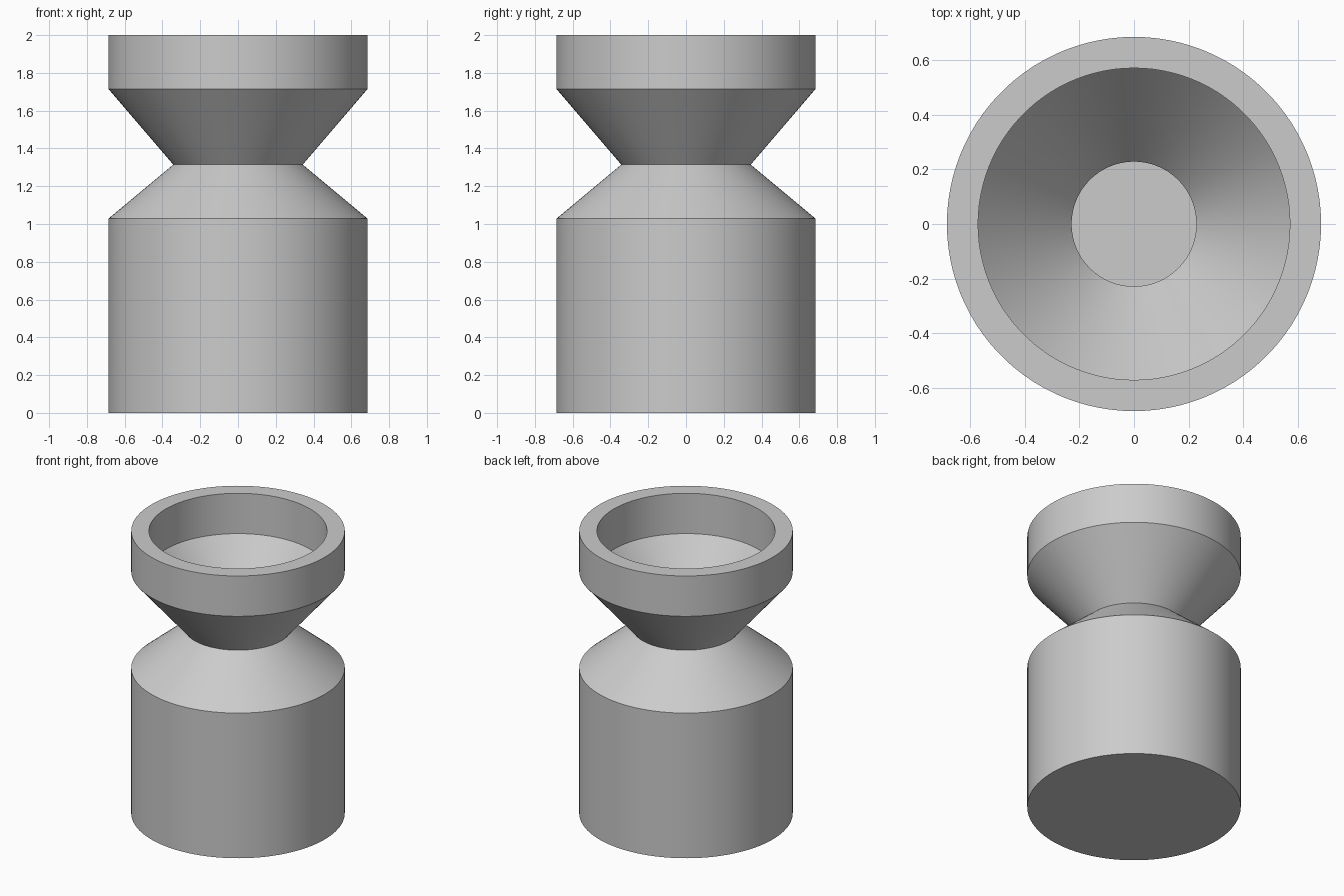
import bpy, bmesh, math

if "Cube" in bpy.data.objects:
    bpy.data.objects.remove(bpy.data.objects["Cube"])

SEGMENTS = 100
U = 2 / 35  # model module: 35 modules tall


def lathe(name, profile):
    """Revolve an (r, z) profile around z; ends on the axis are closed."""
    bm = bmesh.new()
    verts = [bm.verts.new((r * U, 0, z * U)) for r, z in profile]
    edges = [bm.edges.new(pair) for pair in zip(verts, verts[1:])]
    bmesh.ops.spin(bm, geom=verts + edges, cent=(0, 0, 0), axis=(0, 0, 1),
                   angle=math.tau, steps=SEGMENTS, use_merge=True)
    bmesh.ops.remove_doubles(bm, verts=bm.verts, dist=1e-5)
    bmesh.ops.recalc_face_normals(bm, faces=bm.faces)
    mesh = bpy.data.meshes.new(name)
    bm.to_mesh(mesh)
    bm.free()
    obj = bpy.data.objects.new(name, mesh)
    bpy.context.collection.objects.link(obj)
    bpy.ops.object.select_all(action='DESELECT')
    obj.select_set(True)
    bpy.context.view_layer.objects.active = obj
    bpy.ops.object.shade_smooth_by_angle(angle=math.radians(25))
    return obj


# Outer wall: base, body, shoulder, neck, funnel, rim
outer = [(0, 0), (12, 0), (12, 18), (6, 23), (12, 30), (12, 35)]
# Inner wall: the same shape, two modules thinner, down to the floor
inner = [(10, 35), (10, 30), (4, 23), (10, 18), (10, 2), (0, 2)]

lathe("pinched_neck_vase", outer + inner)
